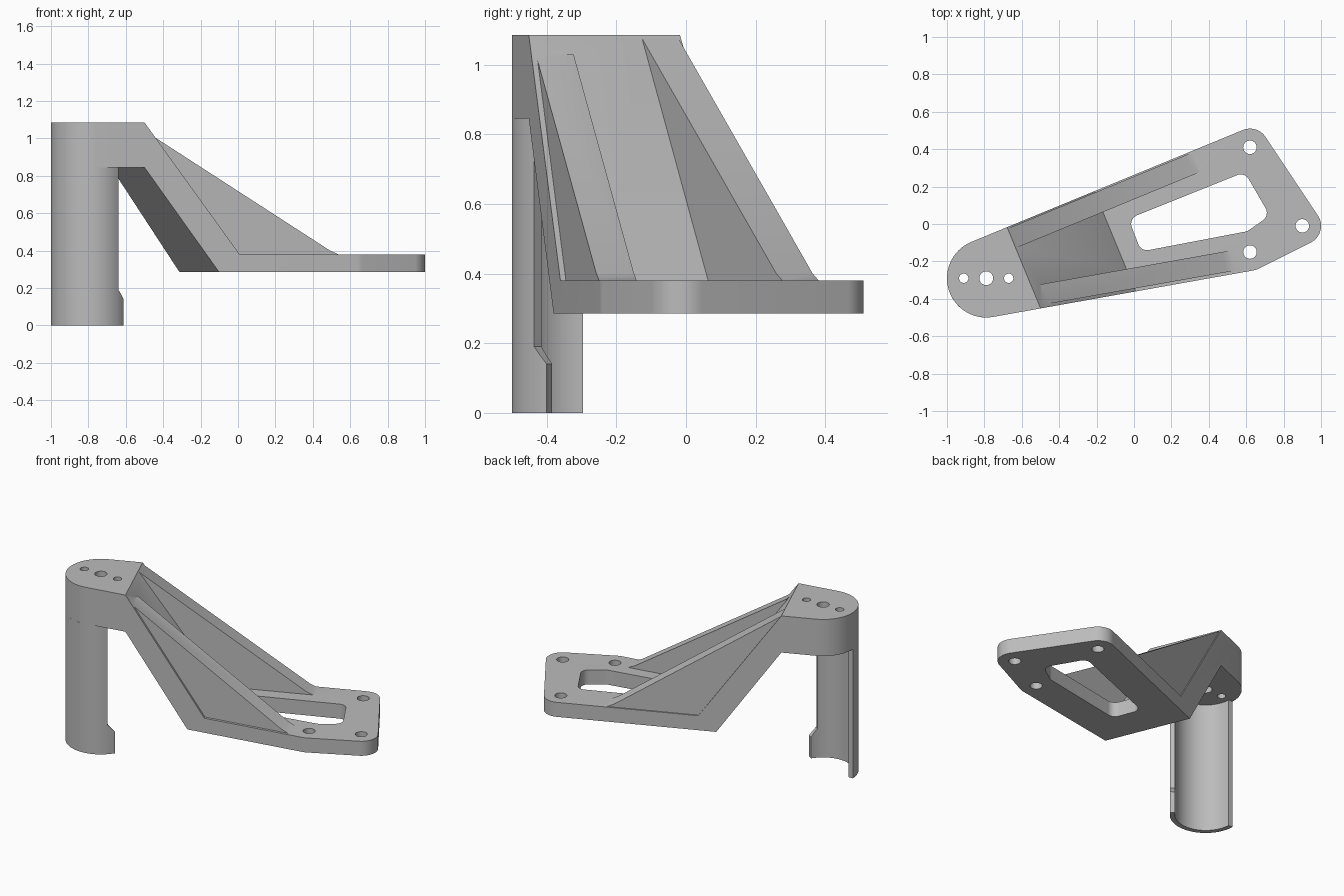
import bpy, bmesh, math
from mathutils import Matrix, Vector
from mathutils.geometry import convex_hull_2d

cube = bpy.data.objects.get("Cube")
if cube:
    bpy.data.objects.remove(cube, do_unlink=True)

grey = bpy.data.materials.new("bracket grey")
grey.use_nodes = True
colour = (0.5, 0.5, 0.5, 1)
grey.diffuse_color = colour
grey.node_tree.nodes["Principled BSDF"].inputs["Base Color"].default_value = colour

HUB = Vector((-0.79, -0.29))
HUB_R = 0.21
BOLTS = [(0.62, 0.41), (0.9, -0.01), (0.62, -0.15)]
TOP, HUB_BASE, DECK, DECK_BASE = 1.085, 0.845, 0.38, 0.285


def circle(centre, r, n=64):
    return [(centre[0] + r * math.cos(math.tau * i / n),
             centre[1] + r * math.sin(math.tau * i / n)) for i in range(n)]


def hull(circles):
    """Outline wrapped round a set of (centre, radius) circles."""
    pts = [Vector(p) for c, r in circles for p in circle(c, r)]
    return [pts[i] for i in convex_hull_2d(pts)]


def prism(name, outline, low, high, matrix=Matrix()):
    bm = bmesh.new()
    face = bm.faces.new([bm.verts.new((p[0], p[1], low)) for p in outline])
    new = bmesh.ops.extrude_face_region(bm, geom=[face])["geom"]
    verts = [v for v in new if isinstance(v, bmesh.types.BMVert)]
    bmesh.ops.translate(bm, vec=(0, 0, high - low), verts=verts)
    bm.transform(matrix)
    bmesh.ops.recalc_face_normals(bm, faces=bm.faces)
    mesh = bpy.data.meshes.new(name)
    bm.to_mesh(mesh)
    bm.free()
    mesh.materials.append(grey)
    obj = bpy.data.objects.new(name, mesh)
    bpy.context.collection.objects.link(obj)
    return obj


def side_prism(name, profile, near, far, degrees):
    """Profile of (distance, height) points, swept sideways, turned about z."""
    upright = Matrix.Rotation(math.radians(90), 4, 'X')
    turn = Matrix.Rotation(math.radians(degrees), 4, 'Z')
    return prism(name, profile, -far, -near, turn @ upright)


def combine(target, tool, operation):
    mod = target.modifiers.new("cut", 'BOOLEAN')
    mod.operation = operation
    mod.solver = 'EXACT'
    mod.object = tool
    bpy.context.view_layer.objects.active = target
    bpy.ops.object.modifier_apply(modifier=mod.name)
    bpy.data.objects.remove(tool, do_unlink=True)


# Stepped arm: a folded slab trimmed to the rounded plan outline
arm = side_prism("bracket_arm", [
    (-1.4, TOP), (-0.634, TOP), (-0.129, DECK), (1.4, DECK),
    (1.4, DECK_BASE), (-0.238, DECK_BASE), (-0.634, HUB_BASE), (-1.4, HUB_BASE)],
    -1, 1, 22.4)
plan = hull([(HUB, HUB_R)] + [(b, 0.1) for b in BOLTS])
combine(arm, prism("outline", plan, -0.1, 1.3), 'INTERSECT')

# Side ribs rising from the deck to the hub
back_rib = side_prism("back_rib", [
    (-0.634, 1.08), (0.385, 0.4), (0.43, DECK), (0.43, 0.33),
    (-0.143, 0.33), (-0.634, 0.98)], 0.122, 0.235, 22.4)
front_rib = side_prism("front_rib", [
    (-0.55, 1.03), (0.44, 0.4), (0.485, DECK), (0.485, 0.33),
    (-0.13, 0.33), (-0.55, 0.93)], -0.34, -0.23, 10.1)
for rib in (back_rib, front_rib):
    combine(arm, rib, 'UNION')

# Rounded window in the deck
window = hull([(c, 0.05) for c in
               [(0.035, 0.0), (0.57, 0.215), (0.66, 0.06), (0.585, 0.008), (0.07, -0.09)]])
combine(arm, prism("window", window, 0.2, 0.39), 'DIFFERENCE')

# Bolt holes in the deck and hub
holes = [(b, 0.036) for b in BOLTS] + [(HUB, 0.037)]
holes += [(HUB + Vector((dx, 0)), 0.025) for dx in (-0.12, 0.12)]
for centre, r in holes:
    combine(arm, prism("hole", circle(centre, r, 32), 0.1, 1.3), 'DIFFERENCE')


# Half-tube post below the hub, with a short lug at its foot
def arc_strip(start, end, n):
    angles = [math.radians(start + (end - start) * i / n) for i in range(n + 1)]
    ring = [(HUB_R, a) for a in angles] + [(0.18, a) for a in reversed(angles)]
    return [(HUB.x + r * math.cos(a), HUB.y + r * math.sin(a)) for r, a in ring]


post = prism("post_shell", arc_strip(182, 316, 36), 0, HUB_BASE)
lug = prism("post_lug", arc_strip(316, 328.4, 4), 0, 0.19)
for v in lug.data.vertices:
    if v.co.z > 0.1:
        angle = math.degrees(math.atan2(v.co.y - HUB.y, v.co.x - HUB.x)) + 44
        v.co.z -= 0.05 * angle / 12.4

for obj in (arm, post, lug):
    bpy.ops.object.select_all(action='DESELECT')
    obj.select_set(True)
    bpy.context.view_layer.objects.active = obj
    bpy.ops.object.shade_smooth_by_angle(angle=math.radians(25))
